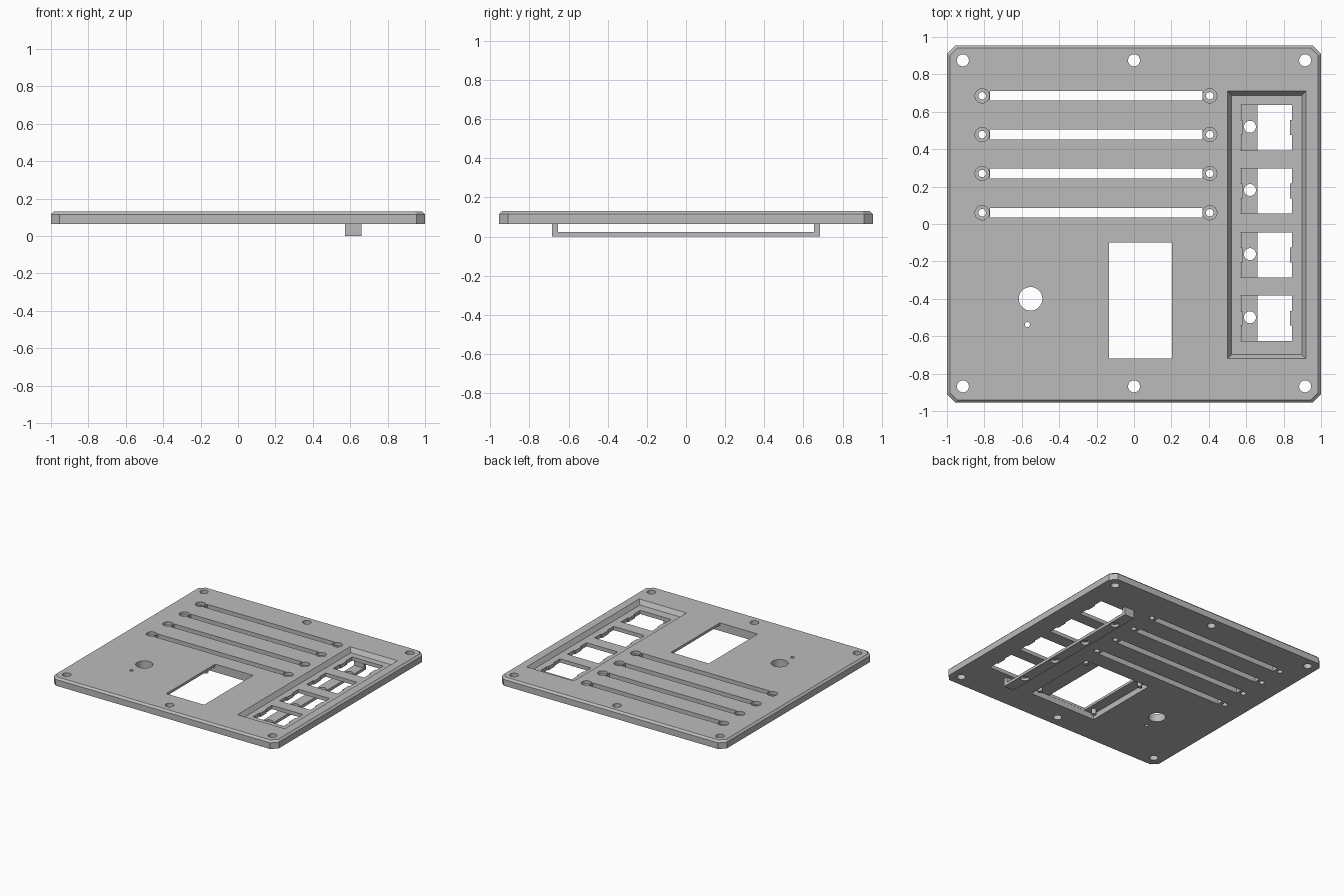
import bpy, bmesh, math

cube = bpy.data.objects.get("Cube")
if cube:
    bpy.data.objects.remove(cube, do_unlink=True)

# One grey plastic for everything
grey = bpy.data.materials.new("grey_plastic")
grey.use_nodes = True
GREY = (0.5, 0.5, 0.5, 1)
grey.diffuse_color = GREY
grey.node_tree.nodes["Principled BSDF"].inputs["Base Color"].default_value = GREY

BOTTOM, TOP = 0.065, 0.13


def rect(x0, x1, y0, y1, corner=0.0):
    """Outline of a rectangle, optionally with cut corners."""
    if not corner:
        return [(x0, y0), (x1, y0), (x1, y1), (x0, y1)]
    c = corner
    return [(x0 + c, y0), (x1 - c, y0), (x1, y0 + c), (x1, y1 - c),
            (x1 - c, y1), (x0 + c, y1), (x0, y1 - c), (x0, y0 + c)]


def circle(x, y, r, sides=32):
    steps = [2 * math.pi * i / sides for i in range(sides)]
    return [(x + r * math.cos(a), y + r * math.sin(a)) for a in steps]


def loft(name, layers):
    """Closed solid through a stack of (outline, z) layers."""
    bm = bmesh.new()
    rings = [[bm.verts.new((x, y, z)) for x, y in pts] for pts, z in layers]
    n = len(rings[0])
    for low, high in zip(rings, rings[1:]):
        for i in range(n):
            j = (i + 1) % n
            bm.faces.new((low[i], low[j], high[j], high[i]))
    bm.faces.new(rings[0][::-1])
    bm.faces.new(rings[-1])
    bmesh.ops.recalc_face_normals(bm, faces=bm.faces)
    mesh = bpy.data.meshes.new(name)
    bm.to_mesh(mesh)
    bm.free()
    mesh.materials.append(grey)
    ob = bpy.data.objects.new(name, mesh)
    bpy.context.collection.objects.link(ob)
    return ob


def cut(target, outline, z0=-0.1, z1=0.3, outline_top=None):
    """Subtract a prism from the target and discard the cutter."""
    cutter = loft("cutter", [(outline, z0), (outline_top or outline, z1)])
    cutter.hide_render = True
    mod = target.modifiers.new("cut", "BOOLEAN")
    mod.operation, mod.solver, mod.object = "DIFFERENCE", "EXACT", cutter
    bpy.context.view_layer.objects.active = target
    bpy.ops.object.modifier_apply(modifier=mod.name)
    bpy.data.objects.remove(cutter, do_unlink=True)


# Panel plate with cut corners and a chamfered top rim
edge = rect(-1, 1, -0.955, 0.955, 0.045)
rim = rect(-0.985, 0.985, -0.94, 0.94, 0.04)
panel = loft("panel", [(edge, BOTTOM), (edge, 0.115), (rim, TOP)])

# Mounting holes around the border
for x in (-0.915, 0, 0.915):
    for y in (-0.868, 0.875):
        cut(panel, circle(x, y, 0.032))

# Slider slots with a countersunk screw hole at each end
for y in (0.685, 0.478, 0.27, 0.06):
    cut(panel, rect(-0.77, 0.365, y - 0.026, y + 0.026))
    for x in (-0.812, 0.405):
        cut(panel, circle(x, y, 0.02))
        cut(panel, circle(x, y, 0.038), 0.105)

# Knob hole and its locating pin hole
cut(panel, circle(-0.553, -0.4, 0.063))
cut(panel, circle(-0.57, -0.538, 0.014, 16))

# Display window, with a wider pocket behind it
cut(panel, rect(-0.133, 0.203, -0.72, -0.10))
cut(panel, rect(-0.22, 0.37, -0.721, -0.099), -0.1, 0.11)

# Sunken tray with sloped walls (cutter runs past the top face)
cut(panel, rect(0.522, 0.898, -0.698, 0.688), 0.095, 0.165,
    rect(0.478, 0.942, -0.742, 0.732))

# Socket openings, pinched slightly at mid height
SOCKETS = (0.515, 0.177, -0.166, -0.504)
for y in SOCKETS:
    left, right, h, m, p = 0.57, 0.845, 0.121, 0.04, 0.01
    cut(panel, [(left, y - h), (right, y - h), (right, y - m), (right - p, y - m),
                (right - p, y + m), (right, y + m), (right, y + h), (left, y + h),
                (left, y + m), (left + p, y + m), (left + p, y - m), (left, y - m)])

# Bridge bracket under the sockets: bar, two feet, and screw holes
bracket = loft("socket_bracket", [(rect(0.573, 0.66, -0.685, 0.685), 0),
                                  (rect(0.573, 0.66, -0.685, 0.685), BOTTOM)])
cut(bracket, rect(0.5, 0.75, -0.655, 0.655), 0.022)
for y in SOCKETS:
    cut(bracket, circle(0.62, y + 0.005, 0.032))

# Pegs that hold the display in its pocket
for side, x in (("left", 0.33), ("right", -0.18)):
    for end, y in (("front", -0.67), ("back", -0.15)):
        loft(f"display_peg_{end}_{side}", [(circle(x, y, 0.018, 16), 0.07),
                                           (circle(x, y, 0.018, 16), 0.112)])

# Smooth the round walls, keep the edges crisp
for ob in bpy.context.scene.objects:
    ob.select_set(ob.type == "MESH")
bpy.context.view_layer.objects.active = panel
bpy.ops.object.shade_smooth_by_angle(angle=math.radians(30))
